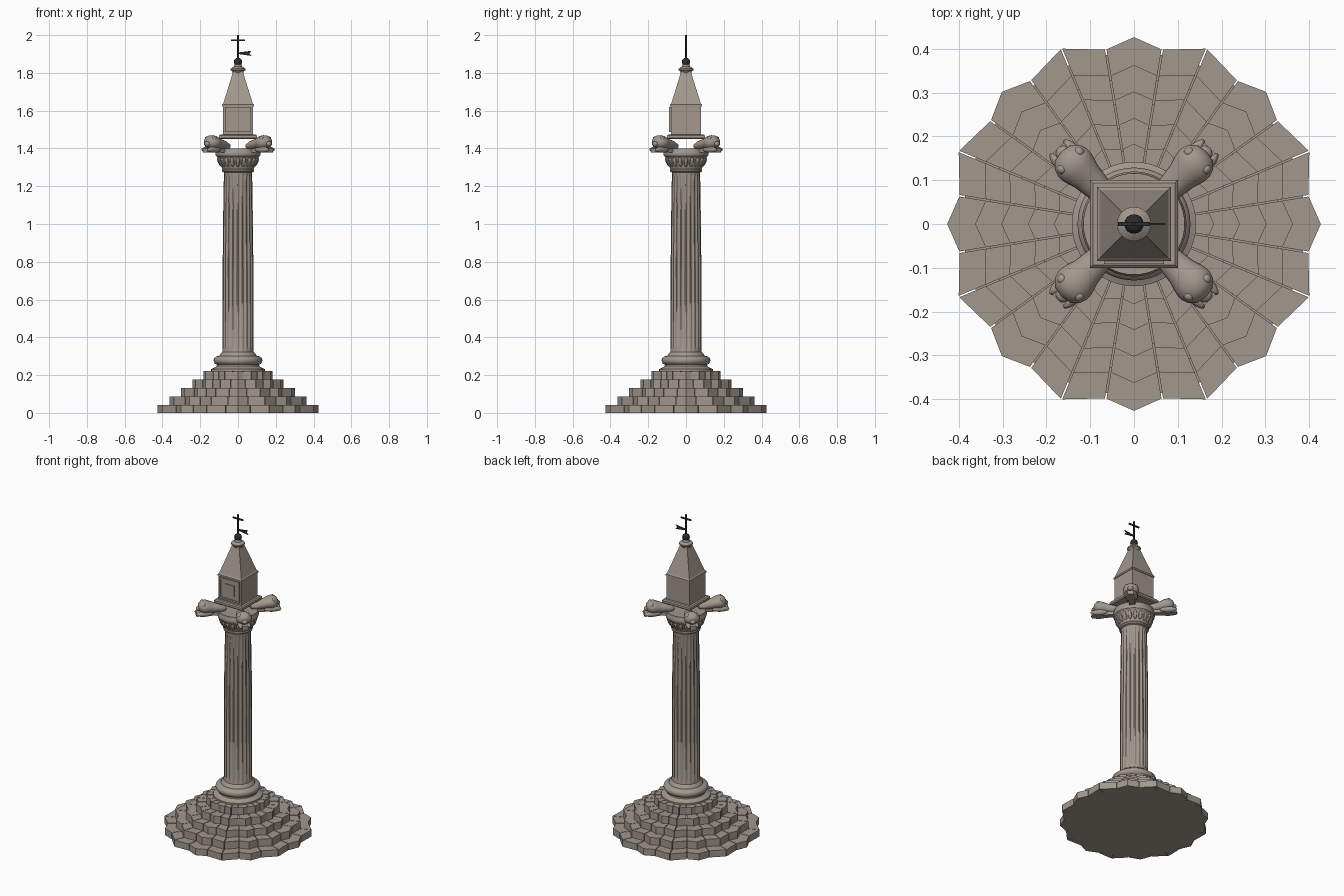
import bpy, bmesh
from math import sin, cos, pi, radians, sqrt
from mathutils import Matrix, Vector

cube = bpy.data.objects.get("Cube")
if cube:
    bpy.data.objects.remove(cube, do_unlink=True)


def make_material(name, color):
    mat = bpy.data.materials.new(name)
    mat.use_nodes = True
    mat.diffuse_color = color
    mat.node_tree.nodes["Principled BSDF"].inputs["Base Color"].default_value = color
    return mat


STONE = make_material("warm grey stone", (0.36, 0.31, 0.27, 1))
IRON = make_material("dark iron", (0.025, 0.025, 0.025, 1))


def finish(name, bm, mat=STONE, smooth=True):
    bmesh.ops.recalc_face_normals(bm, faces=bm.faces)
    mesh = bpy.data.meshes.new(name)
    bm.to_mesh(mesh)
    bm.free()
    mesh.materials.append(mat)
    if smooth:
        mesh.shade_smooth()
        mesh.set_sharp_from_angle(angle=radians(35))
    obj = bpy.data.objects.new(name, mesh)
    bpy.context.collection.objects.link(obj)
    return obj


def add_rings(bm, rings):
    """Skin a stack of equal-length closed rings and cap both ends."""
    loops = [[bm.verts.new(p) for p in ring] for ring in rings]
    n = len(loops[0])
    for a, b in zip(loops, loops[1:]):
        for i in range(n):
            j = (i + 1) % n
            bm.faces.new((a[i], a[j], b[j], b[i]))
    bm.faces.new(loops[0][::-1])
    bm.faces.new(loops[-1])


def circle(r, z, n):
    return [(r * cos(2 * pi * i / n), r * sin(2 * pi * i / n), z) for i in range(n)]


def lathe(name, profile, n=48, mat=STONE):
    bm = bmesh.new()
    add_rings(bm, [circle(r, z, n) for r, z in profile])
    return finish(name, bm, mat)


def square(h, z):
    return [(-h, -h, z), (h, -h, z), (h, h, z), (-h, h, z)]


def square_stack(name, profile):
    bm = bmesh.new()
    add_rings(bm, [square(h, z) for h, z in profile])
    return finish(name, bm, smooth=False)


def add_box(bm, center, size):
    m = Matrix.Translation(center) @ Matrix.Diagonal((*size, 1))
    bmesh.ops.create_cube(bm, size=1, matrix=m)


def add_ball(bm, matrix, scale, u=16, v=10):
    bmesh.ops.create_uvsphere(bm, u_segments=u, v_segments=v, radius=1,
                              matrix=matrix @ Matrix.Diagonal((*scale, 1)))


# Stepped base: rings of wedge stones, every third one with a pointed front
PEAK, SEAM, CORNER = 0.427, 0.404, 0.433
TIERS = [0.427, 0.363, 0.303, 0.242, 0.183]
LEVELS = [0, 0.042, 0.088, 0.132, 0.178, 0.222]
GAP = 0.0018


def polar(r, deg, side=0):
    a = radians(deg)
    return Vector((r * cos(a) - side * sin(a), r * sin(a) + side * cos(a)))


for t, radius in enumerate(TIERS):
    s = radius / PEAK
    z0, z1 = LEVELS[t], LEVELS[t + 1]
    inner = max(radius - 0.1, 0.09)
    bm = bmesh.new()
    for k in range(8):
        c = 45 * k
        stones = [[(SEAM, -9.2), (PEAK, 0), (SEAM, 9.2)],
                  [(SEAM, 9.2), (CORNER, 22.5)],
                  [(CORNER, 22.5), (SEAM, 35.8)]]
        for stone in stones:
            first, last = stone[0][1] + c, stone[-1][1] + c
            pts = [polar(inner, first, GAP), polar(stone[0][0] * s, first, GAP)]
            pts += [polar(r * s, a + c) for r, a in stone[1:-1]]
            pts += [polar(stone[-1][0] * s, last, -GAP), polar(inner, last, -GAP)]
            add_rings(bm, [[(p.x, p.y, z) for p in pts] for z in (z0, z1)])
    finish(f"step_stones_{t + 1}", bm, smooth=False)
    lathe(f"step_core_{t + 1}", [(s * 0.392, z0), (s * 0.392, z1 - 0.006)], 32)

# Moulded column foot
lathe("column_foot", [
    (0.142, 0.215), (0.142, 0.232), (0.128, 0.238), (0.113, 0.247), (0.112, 0.255),
    (0.122, 0.261), (0.128, 0.27), (0.129, 0.28), (0.126, 0.29), (0.115, 0.299),
    (0.098, 0.302), (0.094, 0.312), (0.086, 0.32), (0.08, 0.325)])

# Fluted shaft: scalloped cross-section fading out at both ends
FLUTES, STEPS = 20, 6


def fluted_ring(r, z, depth):
    ring = []
    for i in range(FLUTES * STEPS):
        a = 2 * pi * i / (FLUTES * STEPS)
        dip = depth * sin(pi * (i % STEPS) / (STEPS - 1))
        ring.append(((r - dip) * cos(a), (r - dip) * sin(a), z))
    return ring


bm = bmesh.new()
add_rings(bm, [fluted_ring(r, z, d) for r, z, d in [
    (0.083, 0.31, 0), (0.082, 0.335, 0), (0.082, 0.35, 0.007), (0.082, 0.7, 0.007),
    (0.079, 1.02, 0.007), (0.075, 1.25, 0.007), (0.075, 1.265, 0), (0.076, 1.285, 0)]])
finish("fluted_shaft", bm)

# Capital with a ring of egg ornaments
lathe("capital", [
    (0.074, 1.272), (0.084, 1.277), (0.086, 1.285), (0.083, 1.292), (0.087, 1.302),
    (0.096, 1.325), (0.107, 1.348), (0.111, 1.356), (0.117, 1.36), (0.12, 1.37),
    (0.12, 1.38), (0.116, 1.387), (0.116, 1.4)])
bm = bmesh.new()
for i in range(20):
    m = (Matrix.Rotation(2 * pi * i / 20, 4, 'Z') @ Matrix.Translation((0.098, 0, 1.328))
         @ Matrix.Rotation(radians(24), 4, 'Y'))
    add_ball(bm, m, (0.009, 0.0115, 0.026), 10, 8)
finish("capital_eggs", bm)

# Four reclining beasts on the diagonals, carrying the slab
BODY = [(0.002, 0), (0.018, 0.006), (0.029, 0.035), (0.034, 0.07), (0.037, 0.09),
        (0.045, 0.115), (0.046, 0.132), (0.04, 0.15), (0.026, 0.163), (0.003, 0.168)]
for name, angle in [("front_left", -45), ("back_left", 45),
                    ("back_right", 135), ("front_right", 225)]:
    bm = bmesh.new()
    add_rings(bm, [circle(r, z, 24) for r, z in BODY])
    bm.transform(Matrix.Translation((0.068, 0, 1.41)) @ Matrix.Rotation(radians(-10), 4, 'Y')
                 @ Matrix.Diagonal((1, 1, 0.82, 1)) @ Matrix.Rotation(pi / 2, 4, 'Y'))
    add_ball(bm, Matrix.Translation((0.228, 0, 1.424)), (0.018, 0.018, 0.014))
    for side in (-1, 1):
        add_ball(bm, Matrix.Translation((0.205, side * 0.027, 1.452)), (0.012, 0.012, 0.012))
        add_ball(bm, Matrix.Translation((0.2, side * 0.022, 1.394)), (0.05, 0.015, 0.016))
    add_box(bm, (0.17, 0, 1.39), (0.15, 0.035, 0.024))
    bm.transform(Matrix.Rotation(radians(angle), 4, 'Z'))
    finish(name + "_beast", bm)

# Slab, square block and pyramid roof
square_stack("slab", [(0.094, 1.449), (0.1, 1.455), (0.1, 1.468), (0.094, 1.474)])
square_stack("block", [(0.08, 1.47), (0.08, 1.628)])
square_stack("roof", [(0.084, 1.622), (0.084, 1.632), (0.078, 1.638), (0.024, 1.812)])

# Framed panel on the front of the block
bm = bmesh.new()
add_box(bm, (0, -0.081, 1.553), (0.138, 0.008, 0.134))
for side in (-1, 1):
    add_box(bm, (side * 0.064, -0.085, 1.553), (0.01, 0.012, 0.134))
    add_box(bm, (0, -0.085, 1.553 + side * 0.062), (0.138, 0.012, 0.01))
add_box(bm, (0, -0.086, 1.553), (0.068, 0.008, 0.068))
finish("front_panel", bm, smooth=False)

# Neck moulding and iron finial
lathe("roof_neck", [(0.028, 1.80), (0.031, 1.808), (0.039, 1.814), (0.039, 1.822),
                    (0.03, 1.829), (0.022, 1.833), (0.018, 1.845)], 32)
bm = bmesh.new()
add_ball(bm, Matrix.Translation((0, 0, 1.858)), (0.022, 0.022, 0.022), 24, 14)
finish("finial_ball", bm, IRON)
lathe("finial_rod", [(0.005, 1.87), (0.005, 2.0)], 12, IRON)
bm = bmesh.new()
add_box(bm, (0, 0, 1.973), (0.074, 0.008, 0.008))
finish("cross_bar", bm, IRON, smooth=False)

# Swallow-tailed weather vane
bm = bmesh.new()
tail = [(0, 1.9), (0.072, 1.89), (0.06, 1.904), (0.072, 1.917), (0, 1.908)]
add_rings(bm, [[(x, y, z) for x, z in tail] for y in (-0.002, 0.002)])
finish("weather_vane", bm, IRON, smooth=False)
